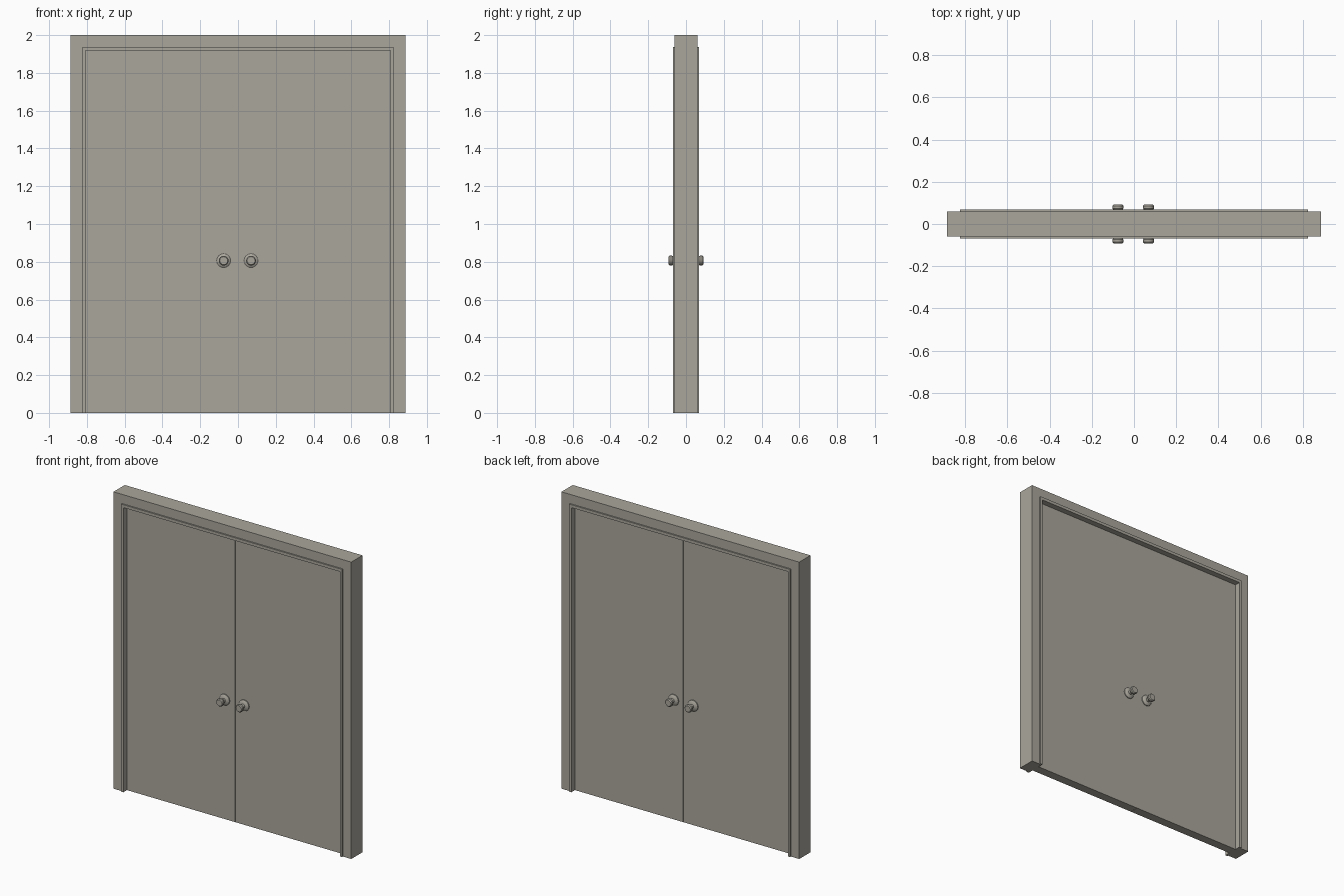
import bpy, bmesh, math
from mathutils import Matrix

if "Cube" in bpy.data.objects:
    bpy.data.objects.remove(bpy.data.objects["Cube"])

mat = bpy.data.materials.new("warm grey")
mat.diffuse_color = (0.40, 0.383, 0.332, 1)
mat.use_nodes = True
mat.node_tree.nodes["Principled BSDF"].inputs["Base Color"].default_value = mat.diffuse_color


def finish(name, bm):
    bmesh.ops.recalc_face_normals(bm, faces=bm.faces)
    me = bpy.data.meshes.new(name)
    bm.to_mesh(me)
    bm.free()
    me.materials.append(mat)
    ob = bpy.data.objects.new(name, me)
    bpy.context.collection.objects.link(ob)
    return ob


def arch(name, outer_x, outer_z, inner_x, inner_z, half_depth):
    """Upside-down U outline in xz, extruded along y."""
    pts = [(-outer_x, 0), (-outer_x, outer_z), (outer_x, outer_z), (outer_x, 0),
           (inner_x, 0), (inner_x, inner_z), (-inner_x, inner_z), (-inner_x, 0)]
    bm = bmesh.new()
    face = bm.faces.new([bm.verts.new((x, -half_depth, z)) for x, z in pts])
    new = bmesh.ops.extrude_face_region(bm, geom=[face])["geom"]
    bmesh.ops.translate(bm, vec=(0, 2 * half_depth, 0),
                        verts=[v for v in new if isinstance(v, bmesh.types.BMVert)])
    return finish(name, bm)


def box(name, x0, x1, y0, y1, z0, z1):
    bm = bmesh.new()
    bmesh.ops.create_cube(bm, size=1)
    for v in bm.verts:
        v.co = (x0 if v.co.x < 0 else x1, y0 if v.co.y < 0 else y1, z0 if v.co.z < 0 else z1)
    return finish(name, bm)


def knob(name, x, z, side):
    """Lathe a knob profile (radius, distance from door centre) around y."""
    profile = [(0, 0.03), (0.037, 0.03), (0.037, 0.036), (0.028, 0.043), (0.014, 0.046),
               (0.014, 0.064), (0.022, 0.068), (0.026, 0.074), (0.026, 0.086),
               (0.021, 0.092), (0, 0.092)]
    bm = bmesh.new()
    vs = [bm.verts.new((r, side * d, 0)) for r, d in profile]
    edges = [bm.edges.new(p) for p in zip(vs, vs[1:])]
    bmesh.ops.spin(bm, geom=vs + edges, cent=(0, 0, 0), axis=(0, 1, 0),
                   angle=2 * math.pi, steps=16)
    bmesh.ops.remove_doubles(bm, verts=bm.verts, dist=1e-5)
    bmesh.ops.transform(bm, matrix=Matrix.Translation((x, 0, z)), verts=bm.verts)
    ob = finish(name, bm)
    bpy.context.view_layer.objects.active = ob
    ob.select_set(True)
    bpy.ops.object.shade_smooth_by_angle(angle=math.radians(30))
    ob.select_set(False)


# Outer frame and the thin raised trim inside it
arch("door_frame", 0.886, 2.0, 0.824, 1.938, 0.06)
arch("frame_trim", 0.824, 1.938, 0.807, 1.918, 0.069)

# Two door leaves, each with a knob on both faces
for label, x0, x1, kx in (("left", -0.807, -0.001, -0.076), ("right", 0.001, 0.807, 0.069)):
    box(label + "_door", x0, x1, -0.03, 0.03, 0, 1.918)
    for face, side in (("front", -1), ("back", 1)):
        knob(f"{label}_{face}_knob", kx, 0.806, side)
